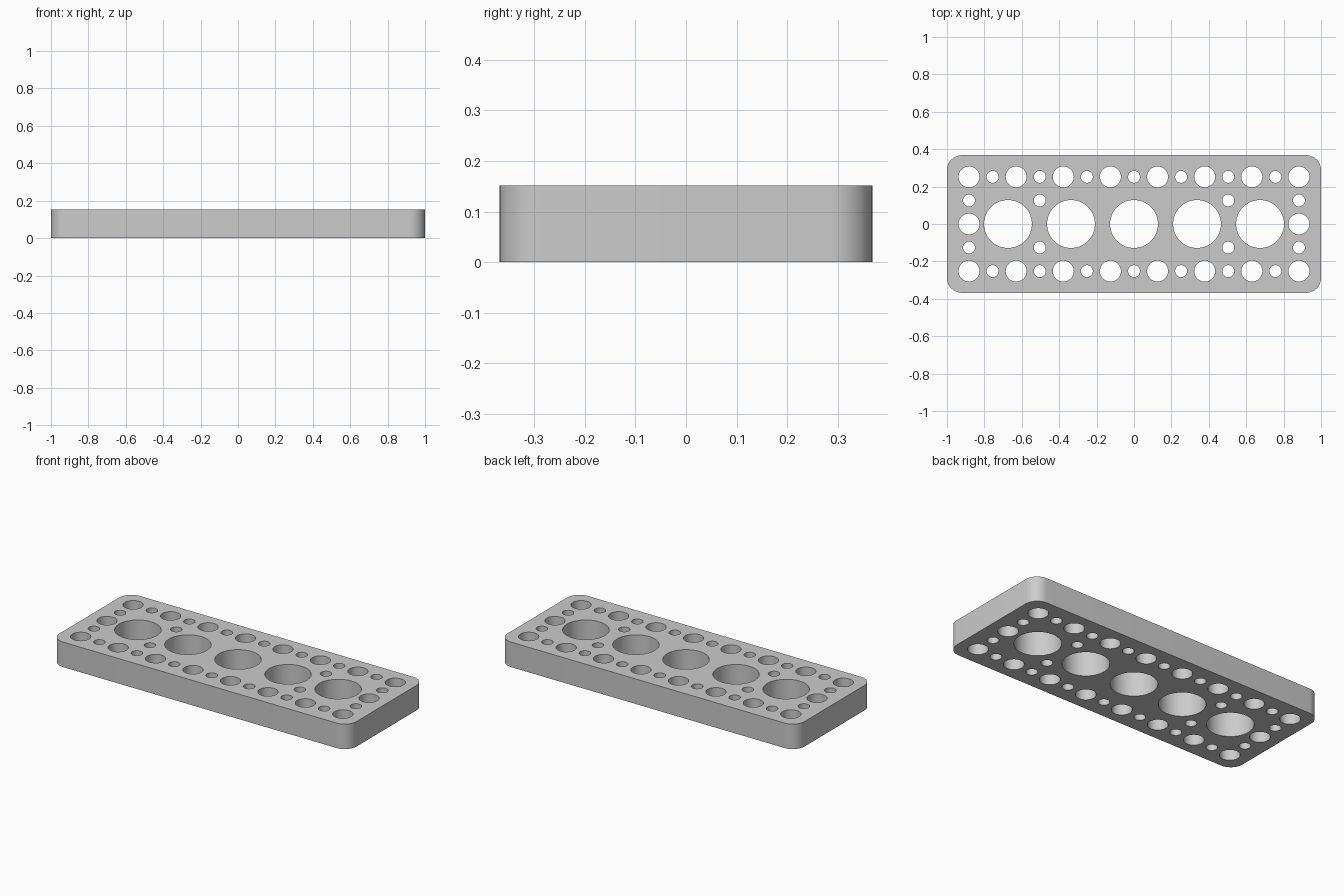
import bpy, bmesh
from math import cos, sin, pi, radians

cube = bpy.data.objects.get("Cube")
if cube:
    bpy.data.objects.remove(cube, do_unlink=True)

HALF_X, HALF_Y, HEIGHT = 1.0, 0.368, 0.152
CORNER = 0.08
PITCH = 0.126
SMALL, MEDIUM, LARGE = 0.032, 0.056, 0.128

grey = bpy.data.materials.new("plain grey")
grey.use_nodes = True
grey.diffuse_color = (0.6, 0.6, 0.6, 1)
grey.node_tree.nodes["Principled BSDF"].inputs["Base Color"].default_value = (0.6, 0.6, 0.6, 1)


def arc(cx, cy, r, start, sweep, steps):
    return [(cx + r * cos(start + sweep * i / steps),
             cy + r * sin(start + sweep * i / steps)) for i in range(steps + 1)]


def add_loop(bm, points):
    verts = [bm.verts.new((x, y, 0)) for x, y in points]
    for i, v in enumerate(verts):
        bm.edges.new((v, verts[i - 1]))


# Hole layout: two alternating long rows, end columns, inner small holes, large centre row
holes = []
for side in (-1, 1):
    for i in range(-7, 8):
        holes.append((i * PITCH, side * 2 * PITCH, MEDIUM if i % 2 else SMALL))
    holes.append((side * 7 * PITCH, 0, MEDIUM))
    for column in (4, 7):
        for row in (-1, 1):
            holes.append((side * column * PITCH, row * PITCH, SMALL))
for i in range(-2, 3):
    holes.append((i * 0.337, 0, LARGE))

bm = bmesh.new()

# Rounded rectangular outline
outline = []
for k, (sx, sy) in enumerate([(1, 1), (-1, 1), (-1, -1), (1, -1)]):
    outline += arc(sx * (HALF_X - CORNER), sy * (HALF_Y - CORNER), CORNER,
                   k * pi / 2, pi / 2, 12)
add_loop(bm, outline)

# Round holes
for x, y, r in holes:
    add_loop(bm, arc(x, y, r, 0, 2 * pi, 64 if r == LARGE else 40)[:-1])

# Fill the pierced sheet and raise it into a solid plate
bmesh.ops.triangle_fill(bm, edges=bm.edges[:], use_beauty=True, normal=(0, 0, 1))
raised = bmesh.ops.extrude_face_region(bm, geom=bm.faces[:], use_keep_orig=True)
bmesh.ops.translate(bm, vec=(0, 0, HEIGHT),
                    verts=[g for g in raised["geom"] if isinstance(g, bmesh.types.BMVert)])
bmesh.ops.recalc_face_normals(bm, faces=bm.faces[:])

mesh = bpy.data.meshes.new("perforated_plate")
bm.to_mesh(mesh)
bm.free()
mesh.materials.append(grey)
plate = bpy.data.objects.new("perforated_plate", mesh)
bpy.context.collection.objects.link(plate)

bpy.ops.object.select_all(action="DESELECT")
plate.select_set(True)
bpy.context.view_layer.objects.active = plate
bpy.ops.object.shade_smooth_by_angle(angle=radians(30))
